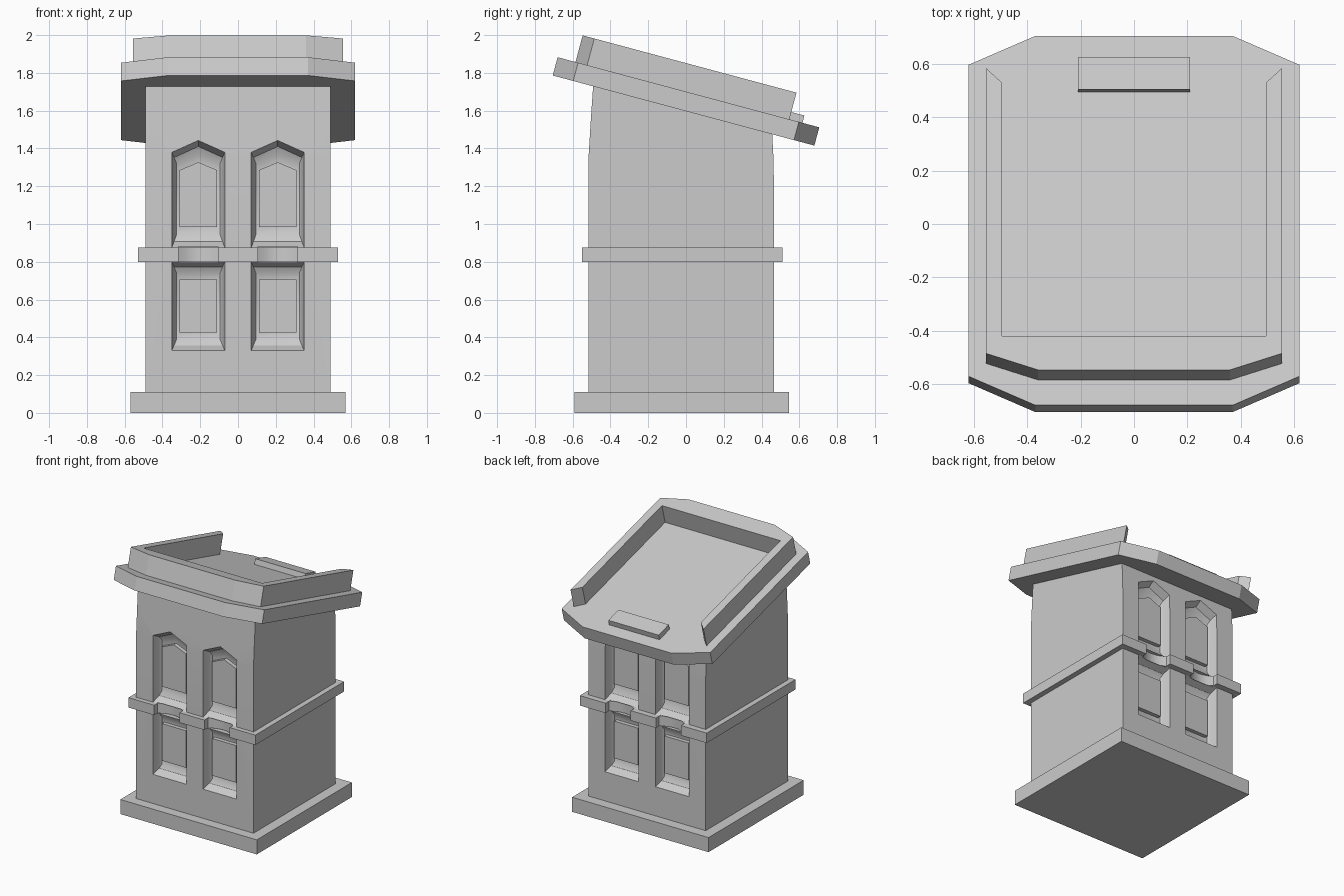
import bpy, bmesh, math
from mathutils import Matrix

if "Cube" in bpy.data.objects:
    bpy.data.objects.remove(bpy.data.objects["Cube"])

YC = -0.025                       # centre of the body in y
TILT = Matrix.Translation((0, 0, 1.649)) @ Matrix.Rotation(math.radians(-15), 4, 'X')


def loft(name, loops):
    """Closed solid through loops of equal point count."""
    bm = bmesh.new()
    rings = [[bm.verts.new(p) for p in loop] for loop in loops]
    n = len(rings[0])
    for a, b in zip(rings, rings[1:]):
        for i in range(n):
            j = (i + 1) % n
            bm.faces.new((a[i], a[j], b[j], b[i]))
    bm.faces.new(rings[0][::-1])
    bm.faces.new(rings[-1])
    bmesh.ops.recalc_face_normals(bm, faces=bm.faces)
    me = bpy.data.meshes.new(name)
    bm.to_mesh(me)
    bm.free()
    ob = bpy.data.objects.new(name, me)
    bpy.context.collection.objects.link(ob)
    return ob


def slab(name, outline, z0, z1, matrix=None):
    ob = loft(name, [[(x, y, z) for x, y in outline] for z in (z0, z1)])
    if matrix:
        ob.matrix_world = matrix
    return ob


def rect(x, y0, y1):
    return [(-x, y0), (x, y0), (x, y1), (-x, y1)]


def cut(target, cutter):
    m = target.modifiers.new("cut", 'BOOLEAN')
    m.operation = 'DIFFERENCE'
    m.solver = 'EXACT'
    m.object = cutter
    bpy.context.view_layer.objects.active = target
    bpy.ops.object.modifier_apply(modifier=m.name)
    bpy.data.objects.remove(cutter)


def panel_loop(cx, side, depth, hw, z0, shoulder, peak):
    y = YC + side * (0.49 - depth)
    return [(cx - hw, y, z0), (cx + hw, y, z0), (cx + hw, y, shoulder),
            (cx, y, peak), (cx - hw, y, shoulder)]


# Plinth
slab("base_plinth", rect(0.57, -0.59, 0.545), 0, 0.11)

# Body: side profile extruded across x
profile = [(-0.515, 0.1), (0.465, 0.1), (0.465, 1.24), (0.462, 1.37), (0.455, 1.5),
           (-0.49, 1.755), (-0.504, 1.55), (-0.515, 1.37)]
body = loft("body", [[(x, y, z) for y, z in profile] for x in (-0.49, 0.49)])

# Coved panel recesses with raised fields, front and back
outer = {"upper": (0.875, 1.38, 1.445), "lower": (0.33, 0.80, 0.80)}
inner = {"upper": (0.985, 1.285, 1.327), "lower": (0.425, 0.705, 0.705)}
for side, face in ((-1, "front"), (1, "back")):
    for cx, hand in ((-0.21, "left"), (0.21, "right")):
        for row in outer:
            o, q = outer[row], inner[row]
            # the lower panel is flat-topped: drop the gable point
            pick = (lambda l: l) if row == "upper" else (lambda l: l[:3] + l[4:])
            loops = [pick(panel_loop(cx, side, -0.1, 0.14, *o))]
            for deg in (0, 45, 68, 90):
                a = math.radians(deg)
                t = 1 - math.cos(a)
                zs = [p + (r - p) * t for p, r in zip(o, q)]
                loops.append(pick(panel_loop(cx, side, 0.08 * math.sin(a), 0.14 - 0.04 * t, *zs)))
            cut(body, loft("recess_cutter", loops))
            loft(f"{face}_{row}_{hand}_panel",
                 [pick(panel_loop(cx, side, d, 0.1, *q)) for d in (0.1, 0.05)])
        # pocket behind the band's notch
        ys = [YC + side * v for v in (0.41, 0.6)]
        cut(body, slab("notch_cutter", [(cx - 0.105, ys[0]), (cx + 0.105, ys[0]),
                                        (cx + 0.105, ys[1]), (cx - 0.105, ys[1])], 0.795, 0.88))

# Waist band with concave notches over the panels
edge = [(-0.53, 0.53)]
for cx in (-0.21, 0.21):
    edge.append((cx - 0.105, 0.53))
    for i in range(7):
        u = -1 + i / 3
        edge.append((cx + 0.105 * u, 0.455 + 0.035 * u * u))
    edge.append((cx + 0.105, 0.53))
edge.append((0.53, 0.53))
band = [(x, -0.02 - d) for x, d in edge] + [(x, -0.02 + d) for x, d in reversed(edge)]
slab("waist_band", band, 0.80, 0.875)

# Sloping top board with clipped corners
half = [(0.37, -0.717), (0.62, -0.605), (0.62, 0.605), (0.37, 0.717)]
slab("top_board", half + [(-x, y) for x, y in reversed(half)], -0.05, 0.05, TILT)

# Raised rim, open along the low edge
rim = [(0.36, -0.619), (0.555, -0.555), (0.555, 0.553), (0.495, 0.496), (0.495, -0.487)]
slab("top_rim", rim + [(-x, y) for x, y in reversed(rim)], 0.045, 0.196, TILT)

# Small stop ledge
slab("book_ledge", rect(0.21, 0.499, 0.625), 0.045, 0.09, TILT)

# Smooth only the shallow coves and curves
for name in ("body", "waist_band"):
    bpy.ops.object.select_all(action='DESELECT')
    ob = bpy.data.objects[name]
    ob.select_set(True)
    bpy.context.view_layer.objects.active = ob
    bpy.ops.object.shade_smooth_by_angle(angle=math.radians(28))
